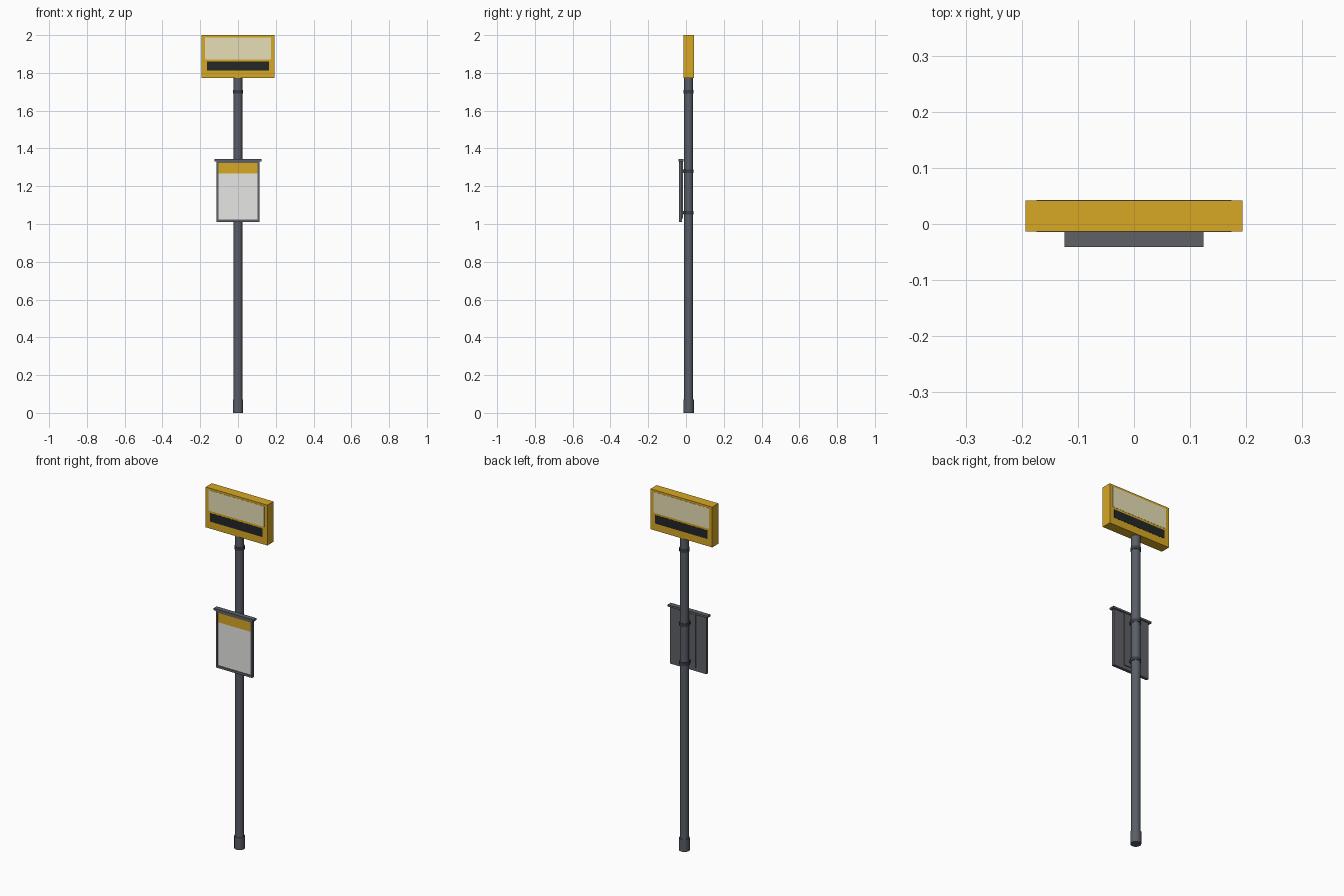
import bpy, math

if "Cube" in bpy.data.objects:
    bpy.data.objects.remove(bpy.data.objects["Cube"])

def material(name, rgb):
    m = bpy.data.materials.new(name)
    m.diffuse_color = (*rgb, 1)
    m.use_nodes = True
    m.node_tree.nodes["Principled BSDF"].inputs["Base Color"].default_value = m.diffuse_color
    return m

YELLOW = material("sign yellow", (0.68, 0.39, 0.018))
CREAM = material("display cream", (0.80, 0.74, 0.47))
BLACK = material("panel black", (0.018, 0.019, 0.02))
GREY = material("pole grey", (0.10, 0.11, 0.135))
FRAME = material("frame grey", (0.115, 0.12, 0.135))
WHITE = material("poster white", (0.79, 0.79, 0.78))
CLAMP = material("clamp dark grey", (0.045, 0.048, 0.055))

CY = 0.014  # depth of the pole axis

def box(name, x, y, z, mat):
    """Box from (min, max) ranges."""
    bpy.ops.mesh.primitive_cube_add(size=1, location=[sum(r) / 2 for r in (x, y, z)])
    o = bpy.context.object
    o.name = name
    o.scale = [r[1] - r[0] for r in (x, y, z)]
    bpy.ops.object.transform_apply(location=False, rotation=False, scale=True)
    o.data.materials.append(mat)
    return o

def tube(name, radius, z0, z1, mat):
    bpy.ops.mesh.primitive_cylinder_add(vertices=24, radius=radius, depth=z1 - z0,
                                        location=(0, CY, (z0 + z1) / 2))
    o = bpy.context.object
    o.name = name
    o.data.materials.append(mat)
    bpy.ops.object.shade_smooth_by_angle(angle=math.radians(35))
    return o

# Pole with base sleeve
tube("pole", 0.024, 0.0, 1.78, GREY)
tube("base_sleeve", 0.0275, 0.0, 0.07, GREY)

# Clamps around the pole
for i, z in enumerate((1.06, 1.28, 1.70)):
    tube(f"clamp_{i + 1}", 0.0268, z - 0.009, z + 0.009, CLAMP)
    if z < 1.5:
        box(f"clamp_block_{i + 1}", (-0.018, 0.018), (-0.018, CY), (z - 0.008, z + 0.008), CLAMP)

# Sign head with display panels on both faces
box("sign_box", (-0.193, 0.193), (CY - 0.0275, CY + 0.0275), (1.772, 2.0), YELLOW)
for side, s in (("front", -1), ("back", 1)):
    y = sorted((CY + s * 0.026, CY + s * 0.0285))
    box(f"display_{side}", (-0.174, 0.174), y, (1.872, 1.988), CREAM)
    box(f"dark_strip_{side}", (-0.164, 0.164), y, (1.812, 1.860), BLACK)

# Notice board: back plate, raised border, cap and mounting plate
box("board_back", (-0.113, 0.113), (-0.028, -0.020), (1.01, 1.332), FRAME)
for side, s in (("left", -1), ("right", 1)):
    box(f"border_{side}", sorted((s * 0.103, s * 0.113)), (-0.037, -0.020), (1.01, 1.332), FRAME)
box("border_bottom", (-0.104, 0.104), (-0.037, -0.020), (1.01, 1.023), FRAME)
box("border_top", (-0.104, 0.104), (-0.037, -0.020), (1.322, 1.332), FRAME)
box("board_cap", (-0.124, 0.124), (-0.041, -0.013), (1.332, 1.343), FRAME)
box("mounting_plate", (-0.05, 0.05), (-0.021, -0.015), (1.03, 1.33), FRAME)

# Poster with coloured header
box("poster", (-0.103, 0.103), (-0.033, -0.027), (1.023, 1.267), WHITE)
box("poster_header", (-0.103, 0.103), (-0.033, -0.027), (1.267, 1.322), YELLOW)
